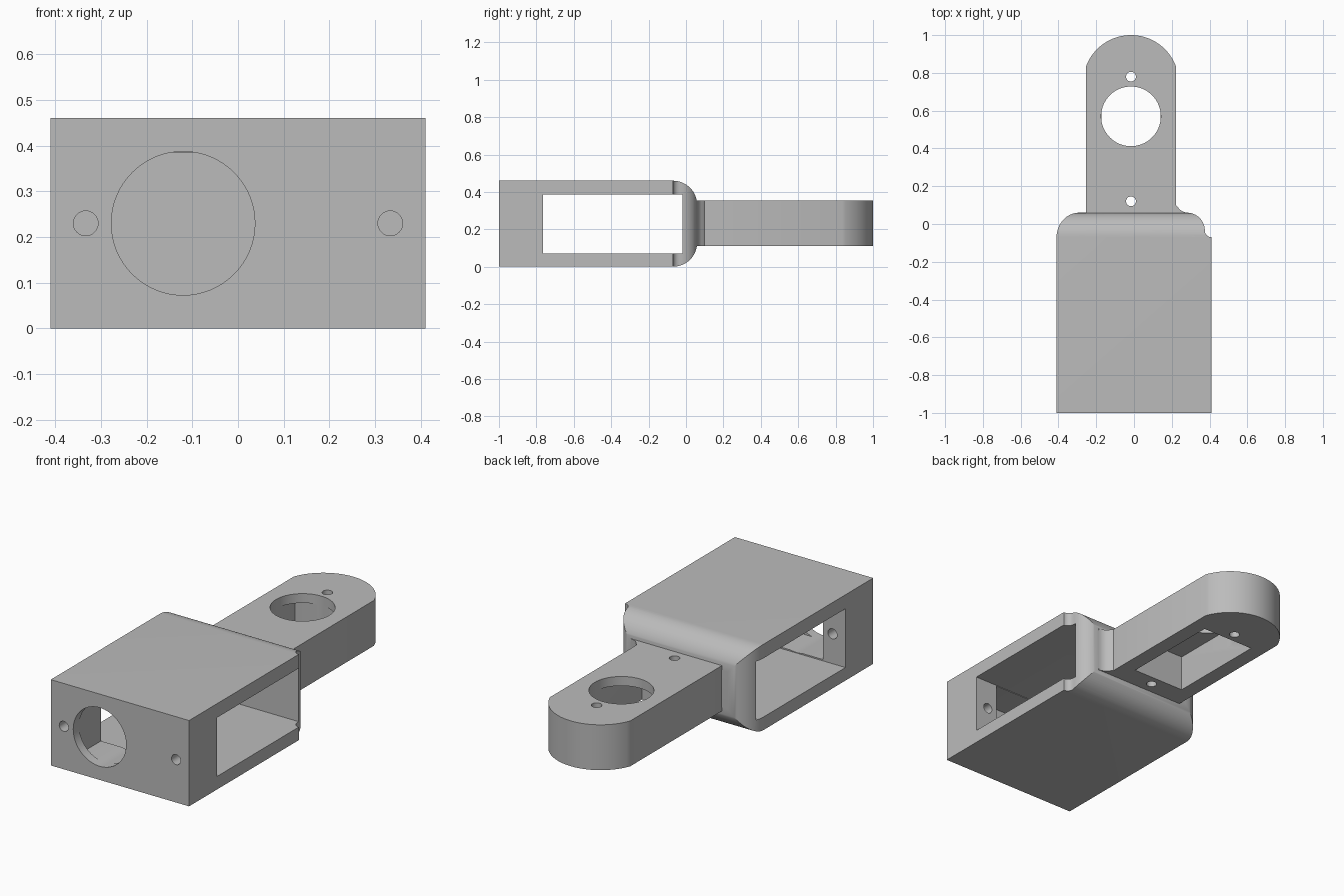
import bpy, bmesh
from math import sin, cos, radians

if "Cube" in bpy.data.objects:
    bpy.data.objects.remove(bpy.data.objects["Cube"])

grey = bpy.data.materials.new("plain grey")
grey.use_nodes = True
colour = (0.5, 0.5, 0.5, 1)
grey.diffuse_color = colour
grey.node_tree.nodes["Principled BSDF"].inputs["Base Color"].default_value = colour

PLACE = {"x": lambda u, v, w: (w, u, v),
         "y": lambda u, v, w: (u, w, v),
         "z": lambda u, v, w: (u, v, w)}


def prism(name, outline, axis, low, high):
    """Extrude a closed outline along an axis."""
    bm = bmesh.new()
    face = bm.faces.new([bm.verts.new(PLACE[axis](u, v, low)) for u, v in outline])
    new = bmesh.ops.extrude_face_region(bm, geom=[face])["geom"]
    shift = PLACE[axis](0, 0, high - low)
    bmesh.ops.translate(bm, vec=shift, verts=[g for g in new if isinstance(g, bmesh.types.BMVert)])
    bmesh.ops.recalc_face_normals(bm, faces=bm.faces)
    mesh = bpy.data.meshes.new(name)
    bm.to_mesh(mesh)
    bm.free()
    mesh.materials.append(grey)
    obj = bpy.data.objects.new(name, mesh)
    bpy.context.collection.objects.link(obj)
    return obj


def arc(cu, cv, ru, rv, start, end, steps=16):
    angles = [radians(start + (end - start) * i / steps) for i in range(steps + 1)]
    return [(cu + ru * cos(a), cv + rv * sin(a)) for a in angles]


def circle(cu, cv, r, steps=64):
    return arc(cu, cv, r, r, 0, 360, steps)[:-1]


def rect(u0, u1, v0, v1):
    return [(u0, v0), (u1, v0), (u1, v1), (u0, v1)]


def combine(obj, tool, operation="DIFFERENCE"):
    """Apply a boolean and discard the tool."""
    tool.hide_render = True
    bpy.context.view_layer.objects.active = obj
    mod = obj.modifiers.new("cut", "BOOLEAN")
    mod.operation, mod.object, mod.solver = operation, tool, "EXACT"
    bpy.ops.object.modifier_apply(modifier=mod.name)
    bpy.data.objects.remove(tool)


def finish(obj):
    bpy.ops.object.select_all(action="DESELECT")
    obj.select_set(True)
    bpy.context.view_layer.objects.active = obj
    bpy.ops.object.shade_smooth_by_angle(angle=radians(25))


W, H, BACK, BEND = 0.41, 0.46, 0.06, -0.07
MID = H / 2
R = BACK - BEND

# Housing: side profile with rounded back edges, trimmed by the plan outline
side = [(-1, 0)] + arc(BEND, R, R, R, -90, 0) + arc(BEND, H - R, R, R, 0, 90) + [(-1, H)]
housing = prism("housing", side, "x", -W, W)
plan = ([(-W, -1.1), (W, -1.1), (W, BEND)]
        + arc(W, -0.035, 0.035, 0.035, -90, -180, 6)
        + arc(0.28, -0.035, 0.095, 0.095, 0, 90)[1:]
        + [(0.27, 0.1), (-0.29, 0.1)]
        + arc(-0.29, BEND, W - 0.29, R, 90, 180))
combine(housing, prism("plan_trim", plan, "z", -0.1, H + 0.1), "INTERSECT")

# Side window, motor recess, shaft hole and screw holes of the housing
combine(housing, prism("window", rect(-0.765, -0.02, 0.07, 0.385), "x", -1, 1))
combine(housing, prism("recess", rect(-0.277, 0.277, 0.077, 0.382), "y", -0.95, -0.5))
combine(housing, prism("shaft_hole", circle(-0.12, MID, 0.157), "y", -1.1, -0.6))
for x in (-0.333, 0.333):
    combine(housing, prism("screw_hole", circle(x, MID, 0.027, 32), "y", -1.1, -0.6))
finish(housing)

# Arm: straight sides, rounded tip and a small fillet at its root
CX, LOW, TOP = -0.016, 0.11, 0.353
tip = arc(CX, 0.746, 0.254, 0.254, 20.5, 159.5, 32)
root = arc(0.285, 0.125, 0.063, 0.065, -90, -150, 6)
outline = [(-0.254, 0.02), (0.285, 0.02)] + root + [(0.222, 0.1)] + tip
arm = prism("arm", outline, "z", LOW, TOP)

# Motor pocket from below, shaft hole and screw holes of the arm
combine(arm, prism("pocket", rect(CX - 0.155, CX + 0.155, 0.175, 0.727), "z", 0, TOP - 0.05))
combine(arm, prism("arm_shaft_hole", circle(CX, 0.57, 0.158), "z", 0.2, 0.5))
for y in (0.12, 0.78):
    combine(arm, prism("arm_screw_hole", circle(CX, y, 0.026, 32), "z", 0, 0.5))
finish(arm)
